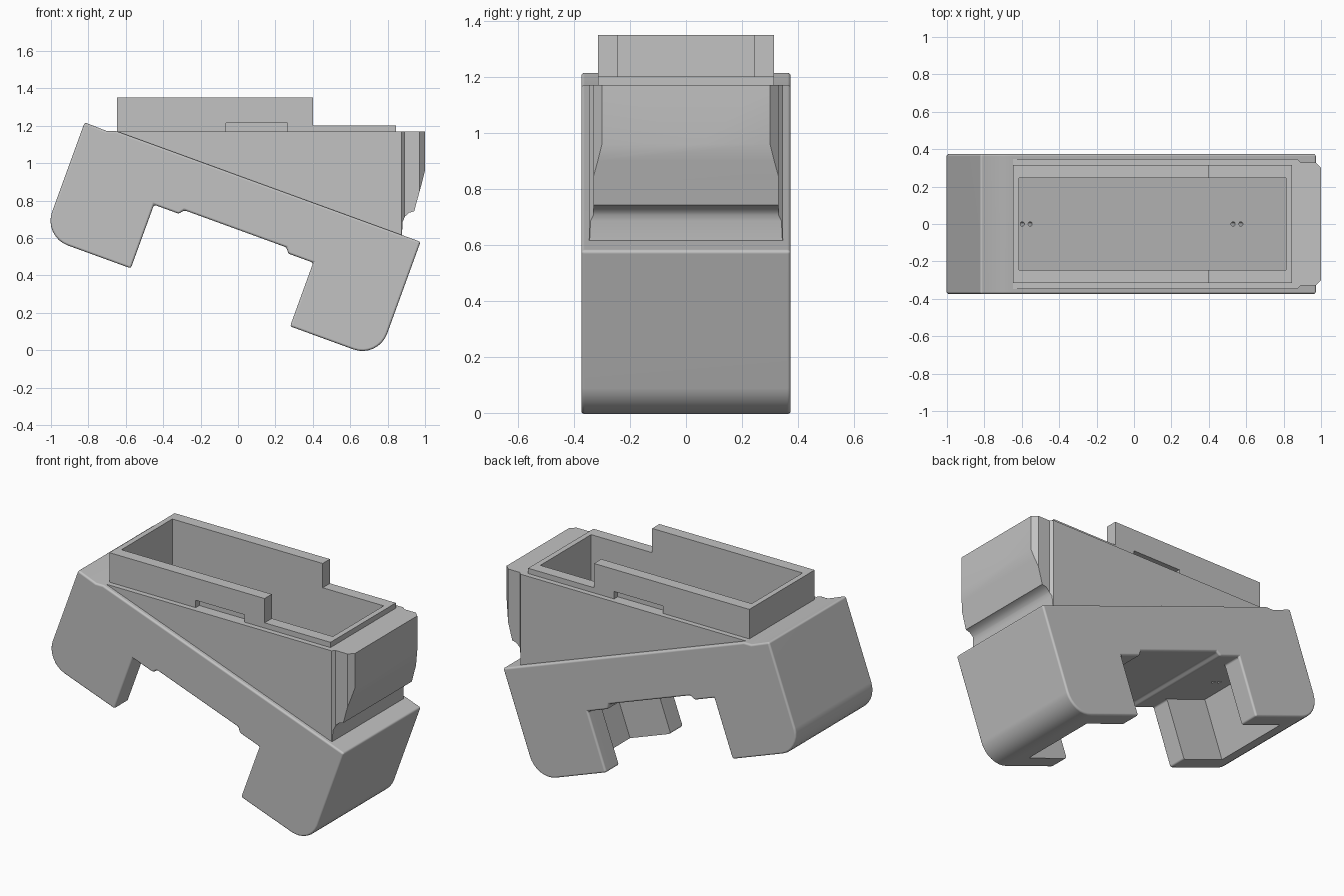
import bpy, bmesh, math
from mathutils import Vector

if "Cube" in bpy.data.objects:
    bpy.data.objects.remove(bpy.data.objects["Cube"], do_unlink=True)

grey = bpy.data.materials.new("plain_grey")
grey.use_nodes = True
grey.diffuse_color = (0.54, 0.54, 0.54, 1)
grey.node_tree.nodes["Principled BSDF"].inputs["Base Color"].default_value = (0.54, 0.54, 0.54, 1)

TILT = math.radians(20)
C, S = math.cos(TILT), math.sin(TILT)


def tilted(u, w):
    """Point on the tilted base, as (x, z)."""
    return (C * u + S * w, -S * u + C * w)


def prism(name, pts, lo, hi, axis="y"):
    """Extrude a closed outline: (x, z) along y, or (x, y) along z."""
    bm = bmesh.new()
    place = (lambda a, b, h: (a, h, b)) if axis == "y" else (lambda a, b, h: (a, b, h))
    face = bm.faces.new([bm.verts.new(place(a, b, lo)) for a, b in pts])
    new = bmesh.ops.extrude_face_region(bm, geom=[face])["geom"]
    shift = Vector(place(0, 0, hi - lo))
    bmesh.ops.translate(bm, vec=shift, verts=[g for g in new if isinstance(g, bmesh.types.BMVert)])
    bmesh.ops.recalc_face_normals(bm, faces=bm.faces)
    mesh = bpy.data.meshes.new(name)
    bm.to_mesh(mesh)
    bm.free()
    mesh.materials.append(grey)
    ob = bpy.data.objects.new(name, mesh)
    bpy.context.collection.objects.link(ob)
    return ob


def bake(ob):
    """Apply all modifiers."""
    bpy.context.view_layer.update()
    dg = bpy.context.evaluated_depsgraph_get()
    mesh = bpy.data.meshes.new_from_object(ob.evaluated_get(dg))
    ob.modifiers.clear()
    ob.data = mesh


def boolean(ob, other, operation="DIFFERENCE"):
    mod = ob.modifiers.new("boolean", "BOOLEAN")
    mod.object, mod.operation, mod.solver = other, operation, "EXACT"
    bake(ob)


def rect(x0, x1, y0, y1):
    return [(x0, y0), (x1, y0), (x1, y1), (x0, y1)]


def corner(cu, cw, r, start):
    """Clockwise quarter round in the tilted frame."""
    angles = [math.radians(start - 90 * i / 8) for i in range(9)]
    return [tilted(cu + r * math.cos(a), cw + r * math.sin(a)) for a in angles]


# Tilted bridge-shaped base with rounded outer feet
LEFT, RIGHT, FOOT, TOP, R = -1.187, 0.719, 0.215, 0.878, 0.14
CEILING = 0.577
outline = [tilted(LEFT, 0.864), (-0.70, 1.171), (-0.65, 1.171), tilted(RIGHT, TOP)]
outline += corner(RIGHT - R, FOOT + R, R, 360)
outline += [tilted(u, w) for u, w in (
    (0.218, FOOT), (0.218, CEILING), (0.076, CEILING), (0.056, 0.605),
    (-0.526, 0.605), (-0.546, CEILING), (-0.688, CEILING), (-0.688, FOOT))]
outline += corner(LEFT + R, FOOT + R, R, 270)
base = prism("base", outline, -0.374, 0.374)
bevel = base.modifiers.new("bevel", "BEVEL")
bevel.width, bevel.segments, bevel.limit_method = 0.012, 3, "ANGLE"
bevel.angle_limit = math.radians(40)
bake(base)

# Pockets inside both feet, leaving side arms and end walls
cutters = []
for u0, u1 in ((-0.98, -0.65), (0.18, 0.51)):
    pocket = prism("pocket_cutter", [tilted(u, w) for u, w in rect(u0, u1, 0.1, CEILING)], -0.25, 0.25)
    boolean(base, pocket)
    cutters.append(pocket)

# Wedge-shaped housing
housing = prism("housing", [(-0.65, 1.17), (0.875, 1.17), (0.875, 0.58), (0.80, 0.58), (-0.65, 1.11)],
                -0.347, 0.347)

# End lug: curved side profile trimmed by a chamfered plan
lug = prism("end_lug", [
    (0.84, 1.17), (1.0, 1.17), (1.0, 0.96), (0.985, 0.90), (0.963, 0.82), (0.942, 0.742),
    (0.915, 0.735), (0.893, 0.715), (0.88, 0.685), (0.876, 0.60), (0.84, 0.60)], -0.35, 0.35)
plan = [(0.80, -0.34), (0.875, -0.346), (0.89, -0.33), (0.97, -0.33), (1.0, -0.30)]
plan += [(x, -y) for x, y in reversed(plan)]
trim = prism("lug_trimmer", plan, 0.5, 1.3, "z")
boolean(lug, trim, "INTERSECT")
cutters.append(trim)

# Raised rim, low at one end, with a slot on each long side
rim = prism("rim", [(-0.648, 1.17), (0.845, 1.17), (0.845, 1.202), (0.40, 1.202),
                    (0.40, 1.35), (-0.648, 1.35)], -0.315, 0.315)
for side in (-1, 1):
    slot = prism("slot_cutter", rect(-0.065, 0.265, 1.16, 1.215),
                 side * 0.315 - 0.035, side * 0.315 + 0.035)
    boolean(rim, slot)
    cutters.append(slot)

# Deep cavity with a floor parallel to the base
FLOOR = 0.64
x0, x1 = -0.615, 0.812
cavity = prism("cavity_cutter", [(x0, (FLOOR - S * x0) / C), (x1, (FLOOR - S * x1) / C),
                                 (x1, 1.5), (x0, 1.5)], -0.245, 0.245)
cutters.append(cavity)
for part in (base, housing, rim):
    boolean(part, cavity)

# Small holes square to the cavity floor
ring = [(0.012 * math.cos(i * math.tau / 12), 0.012 * math.sin(i * math.tau / 12)) for i in range(12)]
for x in (-0.597, -0.555, 0.53, 0.572):
    hole = prism("hole_cutter", ring, -0.1, 0.1, "z")
    hole.location = (x, 0, (FLOOR - S * x) / C)
    hole.rotation_euler = (0, TILT, 0)
    boolean(base, hole)
    cutters.append(hole)

for cutter in cutters:
    bpy.data.objects.remove(cutter, do_unlink=True)

# Smooth rounded areas, flat large faces and crisp edges elsewhere
for part in (base, housing, lug, rim):
    bpy.ops.object.select_all(action="DESELECT")
    part.select_set(True)
    bpy.context.view_layer.objects.active = part
    bpy.ops.object.shade_smooth_by_angle(angle=math.radians(32))
    weighted = part.modifiers.new("weighted_normals", "WEIGHTED_NORMAL")
    weighted.keep_sharp = True
